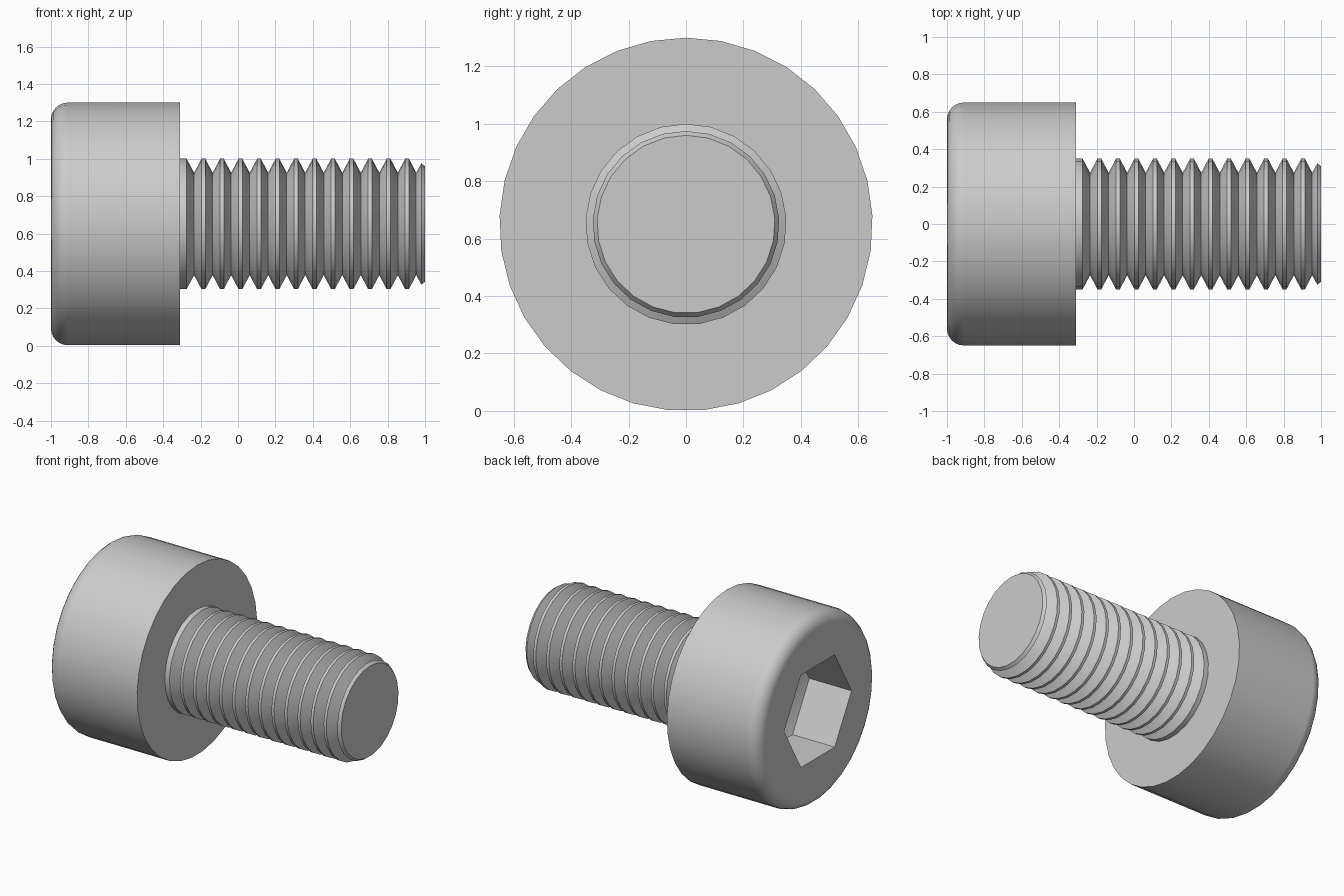
import bpy, bmesh
from math import sin, cos, pi

cube = bpy.data.objects.get("Cube")
if cube:
    bpy.data.objects.remove(cube, do_unlink=True)

AXIS_Z = 0.65
HEAD_R, HEAD_BACK, HEAD_FRONT, FILLET = 0.65, -1.0, -0.31, 0.09
SHANK_R, ROOT_R, PITCH = 0.35, 0.275, 0.099
HEAD_SIDES, SHANK_SIDES = 33, 25

steel = bpy.data.materials.new("plain_grey_steel")
steel.use_nodes = True
steel.diffuse_color = (0.6, 0.6, 0.6, 1)
steel.node_tree.nodes["Principled BSDF"].inputs["Base Color"].default_value = (0.6, 0.6, 0.6, 1)


def ring(bm, x, r, sides, start=pi / 2):
    """Closed loop of vertices around the bolt axis."""
    angles = [start + 2 * pi * i / sides for i in range(sides)]
    return [bm.verts.new((x, r * cos(a), AXIS_Z + r * sin(a))) for a in angles]


def pairs(loop):
    return list(zip(loop, loop[1:] + loop[:1]))


def skin(bm, loops):
    """Join successive loops with quads."""
    for low, high in zip(loops, loops[1:]):
        for (a, b), (c, d) in zip(pairs(low), pairs(high)):
            bm.faces.new((a, b, d, c))


def flat_with_hole(bm, outer, hole):
    """Fill the flat area between two loops."""
    edges = []
    for a, b in pairs(outer) + pairs(hole):
        edges.append(bm.edges.get((a, b)) or bm.edges.new((a, b)))
    bmesh.ops.triangle_fill(bm, edges=edges, use_beauty=True, normal=(1, 0, 0))


def finish(bm, name):
    bmesh.ops.recalc_face_normals(bm, faces=bm.faces)
    mesh = bpy.data.meshes.new(name)
    bm.to_mesh(mesh)
    bm.free()
    mesh.materials.append(steel)
    obj = bpy.data.objects.new(name, mesh)
    bpy.context.collection.objects.link(obj)
    bpy.ops.object.select_all(action="DESELECT")
    obj.select_set(True)
    bpy.context.view_layer.objects.active = obj
    bpy.ops.object.shade_smooth_by_angle(angle=pi / 6)
    weighted = obj.modifiers.new("flat_face_normals", "WEIGHTED_NORMAL")
    weighted.keep_sharp = True
    return obj


# Head: rounded cylinder with a hexagonal socket
bm = bmesh.new()
steps = 6
profile = []
for i in range(steps + 1):
    a = pi / 2 * i / steps
    profile.append((HEAD_BACK + FILLET * (1 - sin(a)), HEAD_R - FILLET * (1 - cos(a))))
profile = profile[::-1] + [(HEAD_FRONT, HEAD_R)]
loops = [ring(bm, x, r, HEAD_SIDES) for x, r in profile]
skin(bm, loops)

socket_rim = ring(bm, HEAD_BACK, 0.365, 6, 0)
socket_end = ring(bm, HEAD_BACK + 0.32, 0.365, 6, 0)
skin(bm, [socket_rim, socket_end])
tip = bm.verts.new((HEAD_BACK + 0.5, 0, AXIS_Z))
for a, b in pairs(socket_end):
    bm.faces.new((a, b, tip))
# the outermost profile ring is reversed so the first one borders the flat face
flat_ring = min(loops, key=lambda l: (l[0].co.x, l[0].co.z))
flat_with_hole(bm, flat_ring, socket_rim)
flat_with_hole(bm, loops[-1], ring(bm, HEAD_FRONT, SHANK_R, SHANK_SIDES))
finish(bm, "socket_head")

# Shank: stacked V-shaped thread ridges and a chamfered end
bm = bmesh.new()
profile = [(HEAD_FRONT, SHANK_R), (-0.275, SHANK_R)]
for i in range(12):
    crest = -0.185 + i * PITCH
    profile += [(crest - PITCH / 2, ROOT_R), (crest - 0.01, SHANK_R), (crest + 0.01, SHANK_R)]
profile += [(0.953, ROOT_R), (0.98, 0.325), (1.0, 0.31)]
loops = [ring(bm, x, r, SHANK_SIDES) for x, r in profile]
skin(bm, loops)
bm.faces.new(loops[-1])
finish(bm, "threaded_shank")
